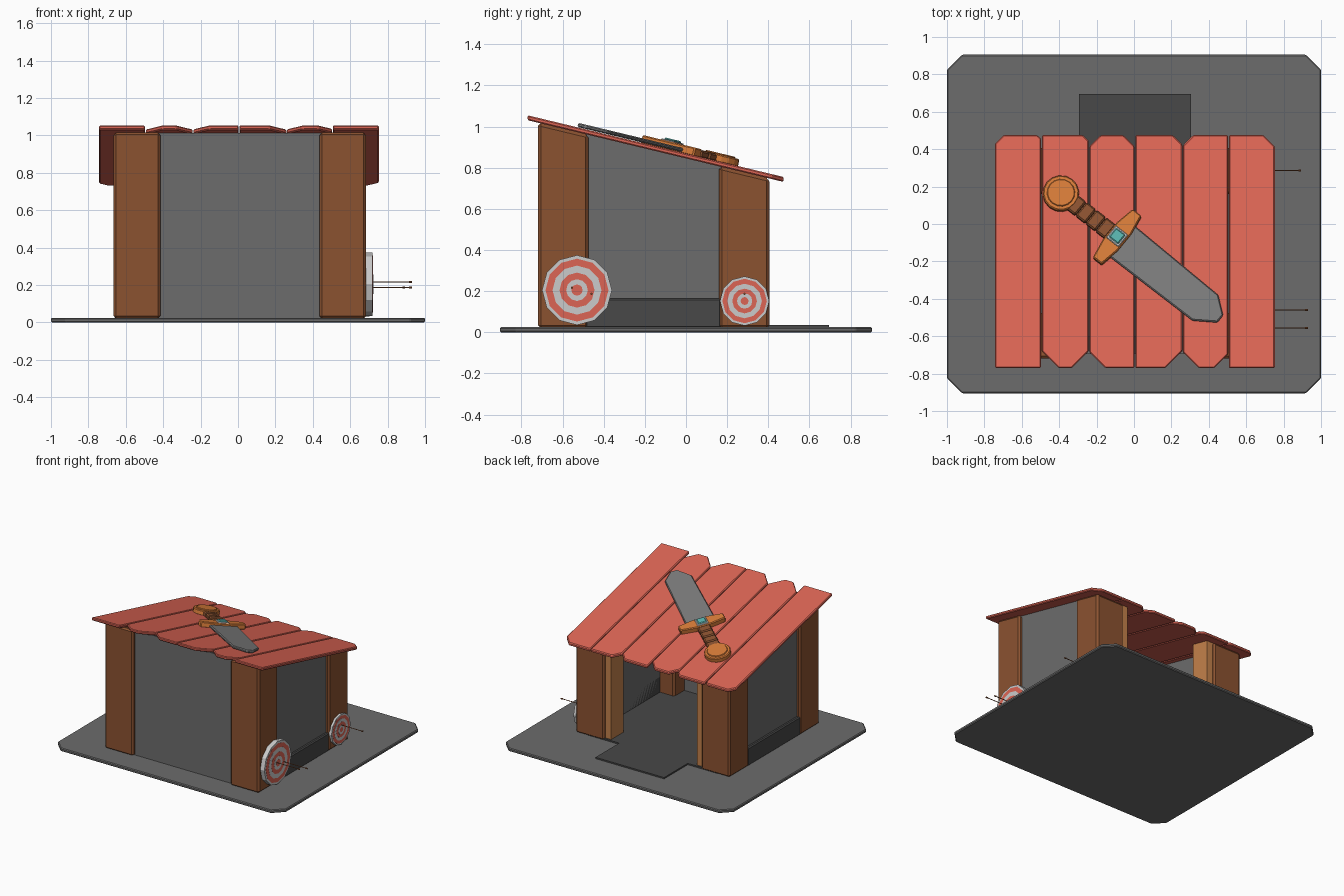
import bpy, bmesh
from math import sin, cos, pi, atan
from mathutils import Matrix, Vector

if "Cube" in bpy.data.objects:
    bpy.data.objects.remove(bpy.data.objects["Cube"])


def material(name, r, g, b):
    m = bpy.data.materials.new(name)
    m.diffuse_color = (r, g, b, 1)
    m.use_nodes = True
    m.node_tree.nodes["Principled BSDF"].inputs["Base Color"].default_value = m.diffuse_color
    return m


STONE = material("stone", .15, .15, .15)
DARK = material("dark_stone", .065, .065, .065)
BROWN = material("dark_wood", .26, .085, .03)
LIGHT = material("light_wood", .55, .22, .07)
RED = material("red", .72, .13, .09)
WHITE = material("off_white", .55, .55, .55)
ORANGE = material("orange", .68, .2, .04)
STEEL = material("steel", .2, .2, .2)
TEAL = material("teal", .1, .45, .42)

CX = .01                      # the hut sits slightly right of the base centre
SLOPE = -.241
ALONG_X = Matrix(((0, 0, 1, 0), (1, 0, 0, 0), (0, 1, 0, 0), (0, 0, 0, 1)))


def roof_top(y):
    return 1.055 + SLOPE * (y + .77)


def roof_under(y):
    return roof_top(y) - .024


def prism(name, pts, d0, d1, mat, frame=Matrix(), bevel=0):
    """Polygon in the frame's XY plane, extruded from d0 to d1 along its Z."""
    bm = bmesh.new()
    face = bm.faces.new([bm.verts.new((x, y, d0)) for x, y in pts])
    new = bmesh.ops.extrude_face_region(bm, geom=[face])["geom"]
    bmesh.ops.translate(bm, vec=(0, 0, d1 - d0),
                        verts=[v for v in new if isinstance(v, bmesh.types.BMVert)])
    bm.transform(frame)
    bmesh.ops.recalc_face_normals(bm, faces=bm.faces)
    me = bpy.data.meshes.new(name)
    bm.to_mesh(me)
    bm.free()
    ob = bpy.data.objects.new(name, me)
    bpy.context.collection.objects.link(ob)
    me.materials.append(mat)
    if bevel:
        mod = ob.modifiers.new("bevel", "BEVEL")
        mod.width, mod.segments = bevel, 1
    return ob


def rect(x0, x1, y0, y1):
    return [(x0, y0), (x1, y0), (x1, y1), (x0, y1)]


def chamfered(x0, x1, y0, y1, fl=0, fr=0, br=0, bl=0, k=1.0):
    """Rectangle with cut corners: front left/right, back right/left."""
    pts = []
    for x, y, c, sx, sy, x_first in ((x0, y0, fl, 1, 1, False), (x1, y0, fr, -1, 1, True),
                                     (x1, y1, br, -1, -1, False), (x0, y1, bl, 1, -1, True)):
        if not c:
            pts.append((x, y))
            continue
        cut = [(x, y + sy * c * k), (x + sx * c, y)]
        pts += cut[::-1] if x_first else cut
    return pts


def ngon(n, r, cx=0, cy=0):
    return [(cx + r * sin(2 * pi * i / n), cy + r * cos(2 * pi * i / n)) for i in range(n)]


def under_roof(y0, y1, z0=.02):
    return [(y0, z0), (y1, z0), (y1, roof_under(y1)), (y0, roof_under(y0))]


# Ground slab and the dark floor with its doorstep
prism("base", chamfered(-1, 1, -.905, .905, .08, .08, .08, .08), 0, .025, STONE, bevel=.006)
prism("floor", [(-.56, -.62), (.58, -.62), (.58, .40), (.305, .40), (.305, .695),
                (-.295, .695), (-.295, .40), (-.56, .40)], .02, .036, DARK)

# Front wall
prism("front_wall", under_roof(-.695, -.60), CX - .45, CX + .45, STONE, ALONG_X)

# Both sides: posts, windowed wall, skirting and door jamb
for side, s in (("left", -1), ("right", 1)):
    def span(a, b):
        return sorted((CX + s * a, CX + s * b))
    for where, y0, y1 in (("front", -.72, -.475), ("back", .16, .405)):
        prism(f"{where}_{side}_post", under_roof(y0, y1), *span(.425, .675), BROWN,
              ALONG_X, .014)
    wall = prism(f"{side}_wall", under_roof(-.50, .19), *span(.55, .648), STONE, ALONG_X)
    window = [(-.265, .378), (-.045, .36), (-.02, .385), (-.02, .64), (-.045, .668),
              (-.265, .692), (-.29, .665), (-.29, .405)]
    cutter = prism(f"{side}_window_cutter", window, *span(.4, .8), STONE, ALONG_X)
    cutter.hide_render = True
    cutter.hide_set(True)
    mod = wall.modifiers.new("window", "BOOLEAN")
    mod.object, mod.operation, mod.solver = cutter, "DIFFERENCE", "EXACT"
    prism(f"{side}_skirting", rect(-.49, .17, .02, .165), *span(.55, .67), DARK,
          ALONG_X, .008)
    prism(f"{side}_door_jamb", under_roof(.23, .385), *span(.375, .45), LIGHT, ALONG_X)

# Roof planks: sheared prisms with individually chipped corners
shear = Matrix.Identity(4)
shear[2][1] = SLOPE
shear[2][3] = roof_top(0)
edges = [-.745, -.495, -.24, .005, .26, .505, .755]
chips = [(0, 0, .02, .045), (.09, .09, .03, 0), (.085, 0, .06, .06),
         (0, .09, .05, 0), (.085, .075, 0, .055), (0, 0, .06, 0)]
for i, c in enumerate(chips):
    prism(f"roof_plank_{i + 1}", chamfered(edges[i] + .002, edges[i + 1] - .002, -.77, .475, *c),
          -.024, 0, RED, shear, .006)

# Sword lying on the roof, blade along local +X
lay = (Matrix.Translation((-.09, -.075, roof_top(-.075)))
       @ Matrix.Rotation(atan(SLOPE), 4, "X") @ Matrix.Rotation(-.675, 4, "Z"))
prism("sword_blade", [(.02, -.108), (.60, -.105), (.71, -.03), (.71, .02), (.62, .09), (.02, .108)],
      .002, .022, STEEL, lay, .006)
prism("sword_guard", [(-.03, -.17), (.03, -.17), (.05, -.06), (.05, .06), (.03, .17),
                      (-.03, .17), (-.05, .06), (-.05, -.06)], -.005, .038, ORANGE, lay, .006)
prism("gem_rim", rect(-.042, .042, -.042, .042), .03, .044, WHITE, lay, .004)
prism("gem", rect(-.032, .032, -.032, .032), .04, .052, TEAL, lay, .007)
for i in range(4):
    u = -.315 + .068 * i
    prism(f"sword_grip_{i + 1}", rect(u, u + .066, -.047, .047), -.005, .032, BROWN, lay, .008)
prism("sword_pommel", ngon(16, .097, -.385, 0), -.005, .034, ORANGE, lay, .006)
prism("pommel_cap", ngon(16, .075, -.385, 0), .03, .04, ORANGE, lay, .004)

# Round targets leaning on the right-hand posts: stacked discs form the rings
for name, y, z, r, x in (("large", -.53, .205, .17, .72), ("small", .285, .152, .12, .702)):
    for i, k in enumerate((1, .9, .70, .50, .31, .16)):
        prism(f"{name}_target_ring_{i + 1}", ngon(12, r * k, y, z), .68, x + .001 * i,
              WHITE if i % 2 == 0 else RED, ALONG_X)

# Arrows stuck in the targets
for i, (y, z, end) in enumerate(((-.555, .217, .925), (-.46, .187, .925), (.285, .187, .89))):
    prism(f"arrow_shaft_{i + 1}", ngon(6, .003, y, z), .69, end, BROWN, ALONG_X)
    prism(f"arrow_nock_{i + 1}", ngon(6, .006, y, z), end - .01, end + .004, BROWN, ALONG_X)
